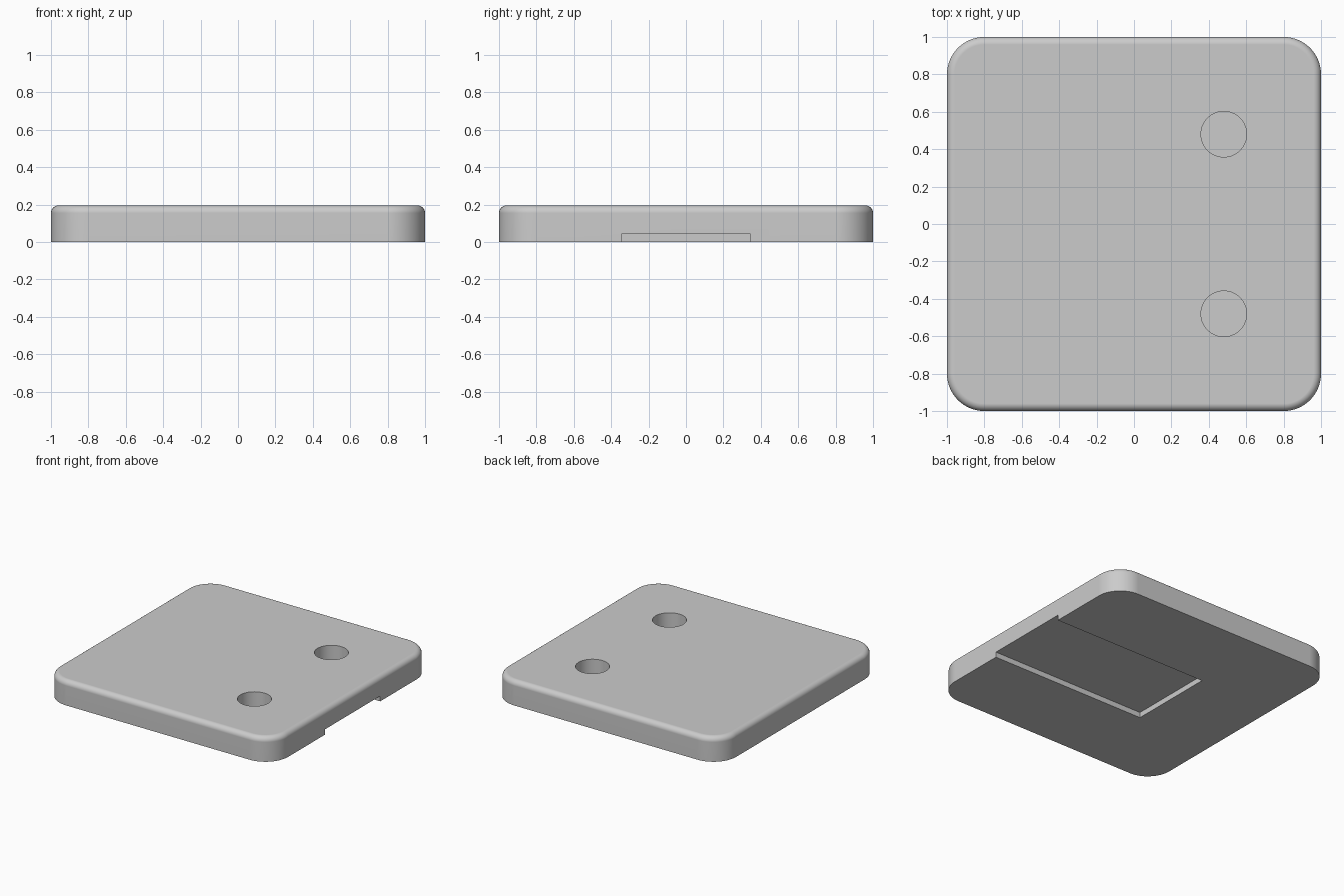
import bpy
import bmesh
import math
from mathutils import Matrix, Vector

if "Cube" in bpy.data.objects:
    bpy.data.objects.remove(bpy.data.objects["Cube"], do_unlink=True)

HEIGHT = 0.195
CORNER = 0.2
FILLET = 0.04
HOLE_RADIUS = 0.122
HOLE_DEPTH = 0.15
HOLE_POS = 0.48
SLOT_HALF = 0.345
SLOT_DEPTH = 0.042

grey = bpy.data.materials.new("light_grey")
grey.use_nodes = True
colour = (0.6, 0.6, 0.6, 1.0)
grey.diffuse_color = colour
grey.node_tree.nodes["Principled BSDF"].inputs["Base Color"].default_value = colour


def make_object(name, bm):
    bmesh.ops.recalc_face_normals(bm, faces=bm.faces)
    mesh = bpy.data.meshes.new(name)
    bm.to_mesh(mesh)
    bm.free()
    mesh.materials.append(grey)
    obj = bpy.data.objects.new(name, mesh)
    bpy.context.collection.objects.link(obj)
    return obj


def add_box(bm, low, high):
    low, high = Vector(low), Vector(high)
    matrix = Matrix.Translation((low + high) / 2) @ Matrix.Diagonal((*(high - low), 1))
    bmesh.ops.create_cube(bm, size=1, matrix=matrix)


def round_edges(bm, edges, radius, segments):
    bmesh.ops.bevel(bm, geom=edges, offset=radius, segments=segments,
                    profile=0.5, affect='EDGES', clamp_overlap=False)


def cut(target, cutter):
    cutter.hide_render = True
    mod = target.modifiers.new("cut", 'BOOLEAN')
    mod.operation = 'DIFFERENCE'
    mod.solver = 'EXACT'
    mod.object = cutter
    bpy.context.view_layer.objects.active = target
    bpy.ops.object.modifier_apply(modifier=mod.name)
    bpy.data.objects.remove(cutter, do_unlink=True)


# Plate with rounded corners and a filleted top rim
bm = bmesh.new()
add_box(bm, (-1, -1, 0), (1, 1, HEIGHT))
upright = [e for e in bm.edges if abs(e.verts[0].co.z - e.verts[1].co.z) > 0.1]
round_edges(bm, upright, CORNER, 14)
rim = [e for e in bm.edges if all(v.co.z > HEIGHT - 0.001 for v in e.verts)]
round_edges(bm, rim, FILLET, 6)
plate = make_object("plate", bm)

# Two blind round holes in the top
for side in (-1, 1):
    bm = bmesh.new()
    bottom, top = HEIGHT - HOLE_DEPTH, HEIGHT + 0.1
    bmesh.ops.create_cone(
        bm, cap_ends=True, segments=64, radius1=HOLE_RADIUS, radius2=HOLE_RADIUS,
        depth=top - bottom,
        matrix=Matrix.Translation((HOLE_POS, side * HOLE_POS, (top + bottom) / 2)))
    cut(plate, make_object("hole_cutter", bm))

# Shallow slot under the plate, open on the left edge
bm = bmesh.new()
add_box(bm, (-SLOT_HALF, -SLOT_HALF, -0.1), (1.1, SLOT_HALF, SLOT_DEPTH))
cut(plate, make_object("slot_cutter", bm))

# Smooth shading with crisp edges and flat broad faces
bpy.ops.object.select_all(action='DESELECT')
plate.select_set(True)
bpy.context.view_layer.objects.active = plate
bpy.ops.object.shade_smooth_by_angle(angle=math.radians(30))
weighted = plate.modifiers.new("even_shading", 'WEIGHTED_NORMAL')
weighted.keep_sharp = True
